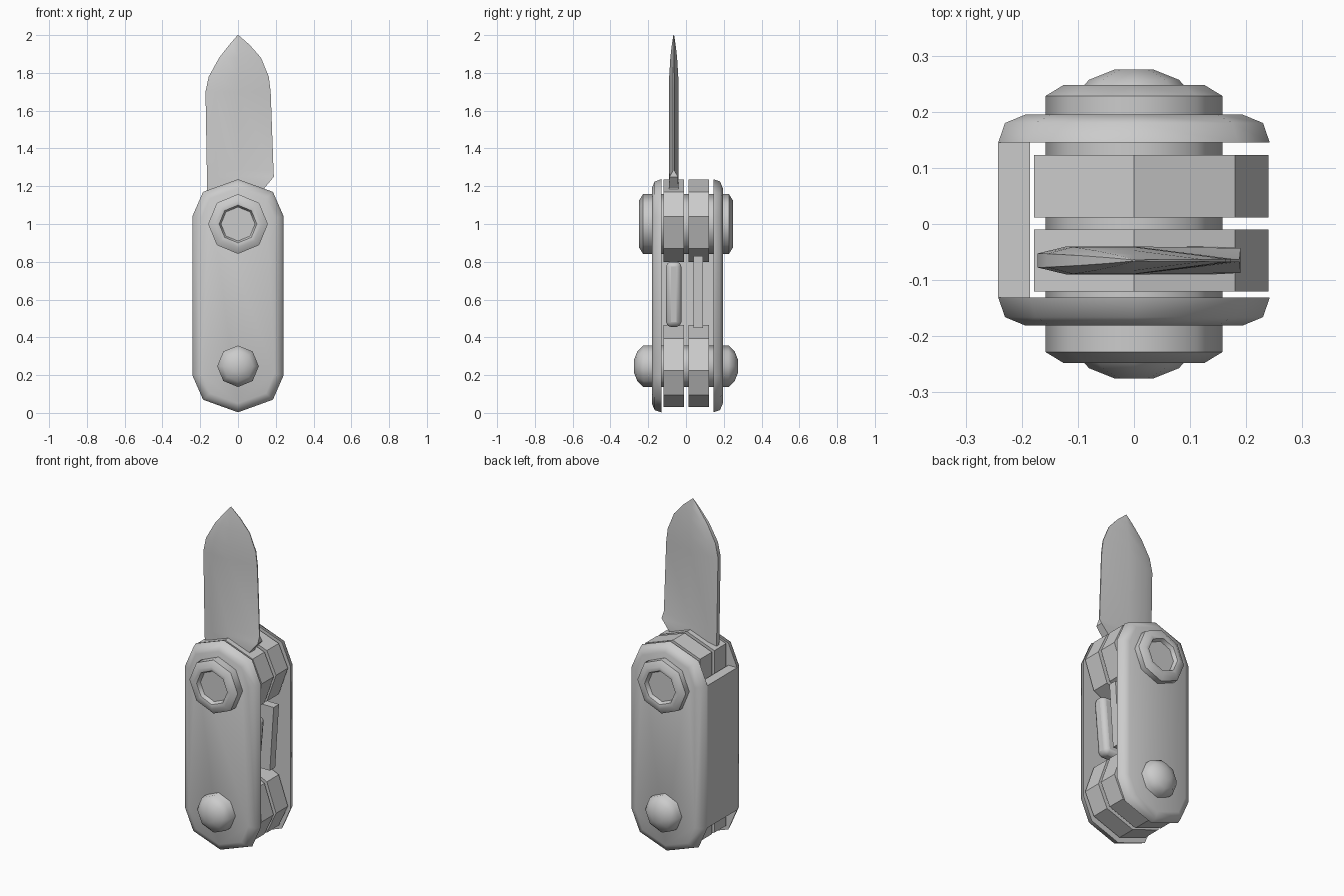
import bpy, bmesh, math

cube = bpy.data.objects.get("Cube")
if cube:
    bpy.data.objects.remove(cube, do_unlink=True)

GREY = (0.6, 0.6, 0.6, 1)
steel = bpy.data.materials.new("grey_steel")
steel.use_nodes = True
steel.diffuse_color = GREY
steel.node_tree.nodes["Principled BSDF"].inputs["Base Color"].default_value = GREY


def loft(name, rings, angle=40):
    """Skin a list of equal point rings and cap both ends."""
    bm = bmesh.new()
    rows = [[bm.verts.new(p) for p in ring] for ring in rings]
    n = len(rows[0])
    for a, b in zip(rows, rows[1:]):
        for i in range(n):
            j = (i + 1) % n
            bm.faces.new((a[i], a[j], b[j], b[i]))
    bm.faces.new(rows[0])
    bm.faces.new(rows[-1])
    bmesh.ops.recalc_face_normals(bm, faces=bm.faces)
    mesh = bpy.data.meshes.new(name)
    bm.to_mesh(mesh)
    bm.free()
    mesh.materials.append(steel)
    ob = bpy.data.objects.new(name, mesh)
    bpy.context.collection.objects.link(ob)
    bpy.ops.object.select_all(action='DESELECT')
    ob.select_set(True)
    bpy.context.view_layer.objects.active = ob
    bpy.ops.object.shade_smooth_by_angle(angle=math.radians(angle))
    return ob


def slab(name, outline, y0, y1):
    """Extrude an x-z outline between two depths."""
    return loft(name, [[(x, y, z) for x, z in outline] for y in (y0, y1)], 30)


def lathe(name, z, profile, angle):
    """Eight-sided turned part along y; profile holds (y, radius)."""
    return loft(name, [[(r * math.cos(k * math.pi / 4), y, z + r * math.sin(k * math.pi / 4))
                        for k in range(8)] for y, r in profile], angle)


MID = 0.007                 # depth of the handle's middle
TOP, BOTTOM = 1.0, 0.24     # heights of the rounded ends

# Handle plates with softened outer rims
arc = [(0.242, 0.04), (0.185, 0.17), (0, 0.237), (-0.185, 0.17), (-0.242, 0.04)]


def handle_ring(s, y):
    upper = [(x * s, y, TOP + z * s) for x, z in arc]
    lower = [(-x * s, y, BOTTOM - z * s) for x, z in arc]
    return upper + lower


for side, label in ((-1, "front"), (1, "back")):
    rims = [(1, 0.138), (0.95, 0.173), (0.8, 0.188)]
    loft(label + "_handle_plate", [handle_ring(s, MID + side * d) for s, d in rims], 50)

# Spine joining the plates
slab("handle_spine", [(-0.242, 0.2), (-0.185, 0.2), (-0.185, 1.04), (-0.242, 1.04)],
     MID - 0.138, MID + 0.138)

# Tool hubs, mirrored from the upper end to the lower
hub = [(-0.178, 1.17), (0, 1.235), (0.18, 1.17), (0.24, 1.04),
       (0.18, 0.87), (0.03, 0.80), (-0.178, 0.87)]
for label, y0, y1 in (("front", -0.12, -0.01), ("back", 0.012, 0.123)):
    slab(label + "_upper_hub", hub, y0, y1)
    slab(label + "_lower_hub", [(x, 1.265 - z) for x, z in hub], y0, y1)

# Upper pivot with a shallow socket in each end
cap = [(0.222, 0.09), (0.244, 0.1), (0.248, 0.125), (0.228, 0.158)]
lathe("upper_pivot", TOP, [(-y, r) for y, r in cap] + [(y, r) for y, r in reversed(cap)], 50)

# Lower pivot with domed ends
dome = [(0.275, 0.035), (0.257, 0.08), (0.225, 0.11)]
lathe("lower_pivot", 0.247, [(-y, r) for y, r in dome] + [(y, r) for y, r in reversed(dome)], 60)

# Open blade: height, back edge, cutting edge, half thickness, edge half thickness
BLADE_Y = -0.065
stations = [
    (1.0, -0.16, 0.12, 0.025, 0.025), (1.19, -0.163, 0.14, 0.025, 0.025),
    (1.25, -0.164, 0.19, 0.025, 0.022), (1.285, -0.165, 0.188, 0.025, 0.003),
    (1.7, -0.172, 0.173, 0.025, 0.003), (1.78, -0.155, 0.163, 0.024, 0.003),
    (1.88, -0.1, 0.122, 0.018, 0.002), (1.95, -0.045, 0.06, 0.01, 0.002),
    (2.0, -0.002, 0.002, 0.002, 0.001)]
rings = []
for z, back, edge, t, e in stations:
    shoulder = back * 0.7
    half = [(back, t * 0.5), (shoulder, t), (0, t), (edge, e)]
    rings.append([(x, BLADE_Y + d, z) for x, d in half]
                 + [(x, BLADE_Y - d, z) for x, d in reversed(half)])
loft("open_blade", rings, 25)

# Folded tools resting between the hubs
thick = slab("folded_thick_tool", [(-0.1, 0.455), (0.17, 0.455), (0.2, 0.8), (-0.1, 0.8)],
             -0.105, -0.025)
bevel = thick.modifiers.new("rounded_edges", 'BEVEL')
bevel.width = 0.025
bevel.segments = 2
slab("folded_thin_tool", [(-0.1, 0.45), (0.18, 0.45), (0.205, 0.83), (-0.1, 0.83)], 0.04, 0.09)
